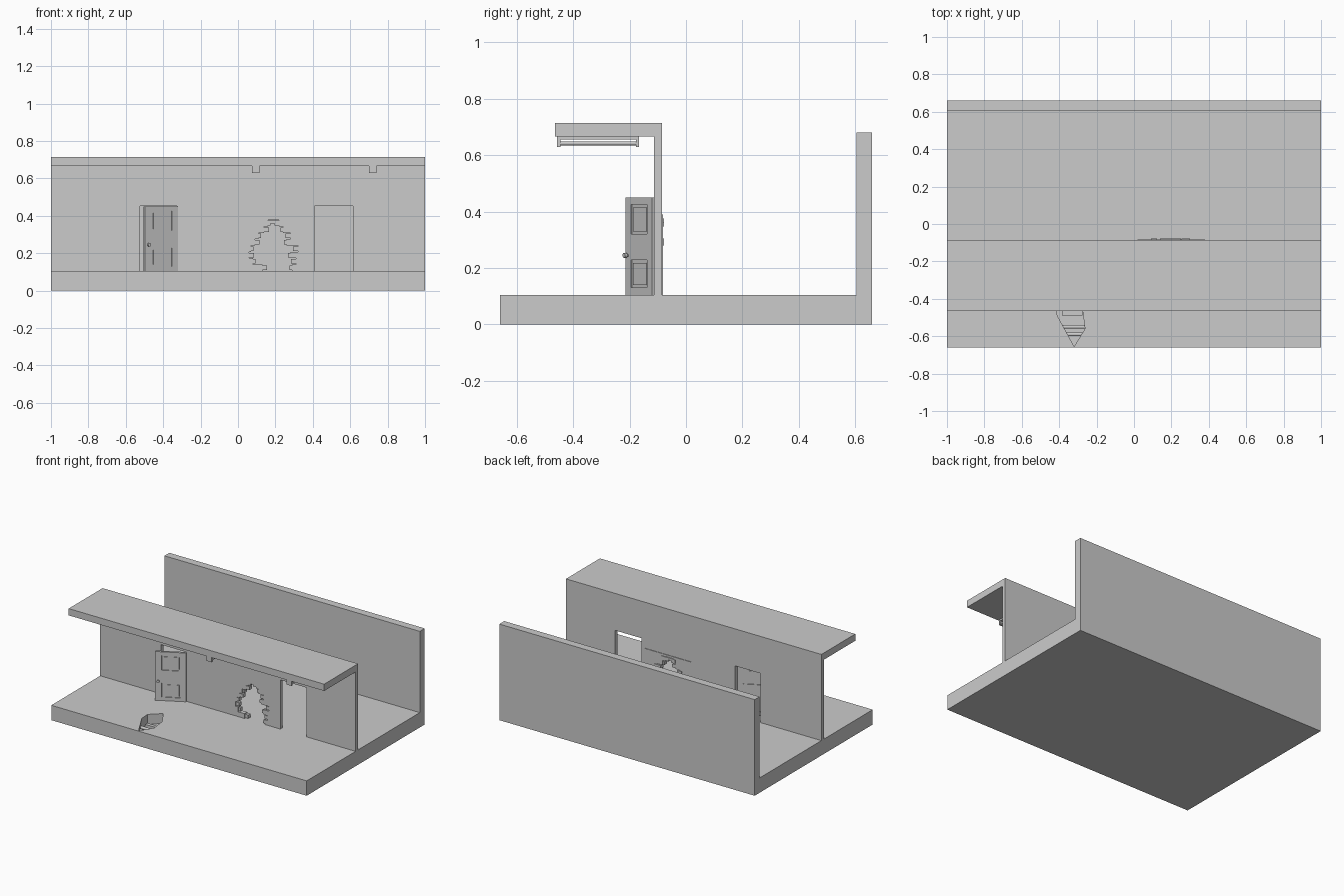
import bpy, bmesh, math
from mathutils import Matrix

if "Cube" in bpy.data.objects:
    bpy.data.objects.remove(bpy.data.objects["Cube"])


def box(name, x0, x1, y0, y1, z0, z1):
    bm = bmesh.new()
    m = Matrix.Translation(((x0 + x1) / 2, (y0 + y1) / 2, (z0 + z1) / 2))
    bmesh.ops.create_cube(bm, size=1, matrix=m @ Matrix.Diagonal((x1 - x0, y1 - y0, z1 - z0, 1)))
    return finish(name, bm)


def finish(name, bm):
    bmesh.ops.recalc_face_normals(bm, faces=bm.faces)
    me = bpy.data.meshes.new(name)
    bm.to_mesh(me)
    bm.free()
    ob = bpy.data.objects.new(name, me)
    bpy.context.collection.objects.link(ob)
    return ob


def prism(name, pts, vec):
    bm = bmesh.new()
    f = bm.faces.new([bm.verts.new(p) for p in pts])
    r = bmesh.ops.extrude_face_region(bm, geom=[f])
    bmesh.ops.translate(bm, vec=vec, verts=[v for v in r['geom'] if isinstance(v, bmesh.types.BMVert)])
    return finish(name, bm)


def cut(ob, cutter):
    mod = ob.modifiers.new("cut", 'BOOLEAN')
    mod.operation = 'DIFFERENCE'
    mod.solver = 'EXACT'
    mod.object = cutter
    bpy.context.view_layer.objects.active = ob
    bpy.ops.object.modifier_apply(modifier=mod.name)


def drop(ob):
    bpy.data.objects.remove(ob)


def rod(name, r, length, loc, axis_rot, segs=12):
    bm = bmesh.new()
    bmesh.ops.create_cone(bm, cap_ends=True, segments=segs, radius1=r, radius2=r, depth=length,
                          matrix=Matrix.Translation(loc) @ axis_rot)
    ob = finish(name, bm)
    ob.data.shade_smooth()
    ob.data.set_sharp_from_angle(angle=math.radians(40))
    return ob


ALONG_Y = Matrix.Rotation(math.pi / 2, 4, 'X')
ALONG_X = Matrix.Rotation(math.pi / 2, 4, 'Y')
F = 0.105            # floor level
Y0, Y1 = -0.113, -0.086   # partition wall faces

# Main slabs
floor = box("floor", -1, 1, -0.66, 0.66, 0, F)
box("back_wall", -1, 1, 0.605, 0.66, F, 0.68)
box("roof", -1, 1, -0.465, -0.086, 0.667, 0.715)
wall = box("partition_wall", -1, 1, Y0, Y1, F, 0.667)
plate = box("rear_brick_patch", 0.02, 0.38, Y1, -0.082, F, 0.39)

# Doorways
for x0, x1 in ((-0.525, -0.325), (0.41, 0.615)):
    c = box("doorway_cutter", x0, x1, -0.2, 0, 0, 0.453)
    cut(wall, c)
    drop(c)

# Ragged brick hole: one left and right limit for each course
rows = [(0.13, 0.29), (0.08, 0.31), (0.06, 0.28), (0.07, 0.32),
        (0.09, 0.26), (0.11, 0.28), (0.14, 0.24), (0.16, 0.22)]
h = 0.034
left, right = [], []
for i, (a, b) in enumerate(rows):
    z0 = F + i * h if i else F - 0.05
    z1 = F + (i + 1) * h
    left += [(a, -0.2, z0), (a, -0.2, z1)]
    right += [(b, -0.2, z0), (b, -0.2, z1)]
c = prism("hole_cutter", left + right[::-1], (0, 0.2, 0))
cut(wall, c)
cut(plate, c)
drop(c)

# Broken bricks around the hole
for i, (a, b) in enumerate(rows):
    z0, z1 = F + i * h + 0.005, F + (i + 1) * h - 0.005
    out = 0.014 if i % 2 else 0.026
    y1 = -0.078 if i in (5, 7) else -0.083
    box("broken_brick_left", a - 0.02, a + out, Y0 + 0.004, y1, z0, z1)
    box("broken_brick_right", b - 0.04 + out, b + 0.02, Y0 + 0.004, y1, z0, z1)
box("broken_brick_top", 0.15, 0.25, Y0 + 0.004, -0.078, 0.36, 0.375)

# Open door leaf with two sunken panels, built from its hinge
t = 0.008
L = 0.2
door = [box("door_core", -L + 0.01, -0.01, -0.003, 0.003, F + 0.01, 0.44),
        box("door_hinge_stile", -0.035, 0, -t, t, F, 0.45),
        box("door_lock_stile", -L, -0.158, -t, t, F, 0.45)]
for z0, z1 in ((F, 0.13), (0.228, 0.32), (0.425, 0.45)):
    door.append(box("door_rail", -0.158, -0.035, -t, t, z0, z1))
for z0, z1 in ((0.13, 0.228), (0.32, 0.425)):
    door.append(box("door_panel", -0.148, -0.045, -0.0055, 0.0055, z0 + 0.01, z1 - 0.01))
door.append(rod("door_knob_spindle", 0.004, 0.04, (-0.18, 0, 0.245), ALONG_Y))
for s in (-1, 1):
    door.append(rod("door_knob", 0.009, 0.01, (-0.18, s * 0.02, 0.245), ALONG_Y, 16))
for ob in door:
    ob.matrix_world = Matrix.Translation((-0.325, -0.114, 0)) @ Matrix.Rotation(math.radians(28), 4, 'Z')

# Ceiling lamps
for x in (0.095, 0.72):
    box("lamp_housing", x - 0.02, x + 0.02, -0.458, -0.166, 0.656, 0.667)
    for y in (-0.452, -0.172):
        box("lamp_end_cap", x - 0.02, x + 0.02, y - 0.006, y + 0.006, 0.63, 0.657)
    for dx in (-0.009, 0.009):
        rod("lamp_tube", 0.007, 0.28, (x + dx, -0.312, 0.642), ALONG_Y)

# Pit broken into the floor, with exposed pipes and a ledge
pit = [(-0.32, -0.655), (-0.262, -0.56), (-0.276, -0.455), (-0.34, -0.35), (-0.416, -0.42), (-0.41, -0.49)]
c = prism("pit_cutter", [(x, y, 0.035) for x, y in pit], (0, 0, 0.2))
cut(floor, c)
drop(c)
box("pit_ledge", -0.385, -0.275, -0.49, -0.465, 0.034, 0.07)
for y, x0, x1 in ((-0.55, -0.39, -0.255), (-0.59, -0.37, -0.27)):
    rod("pit_pipe", 0.01, x1 - x0, ((x0 + x1) / 2, y, 0.075), ALONG_X)
